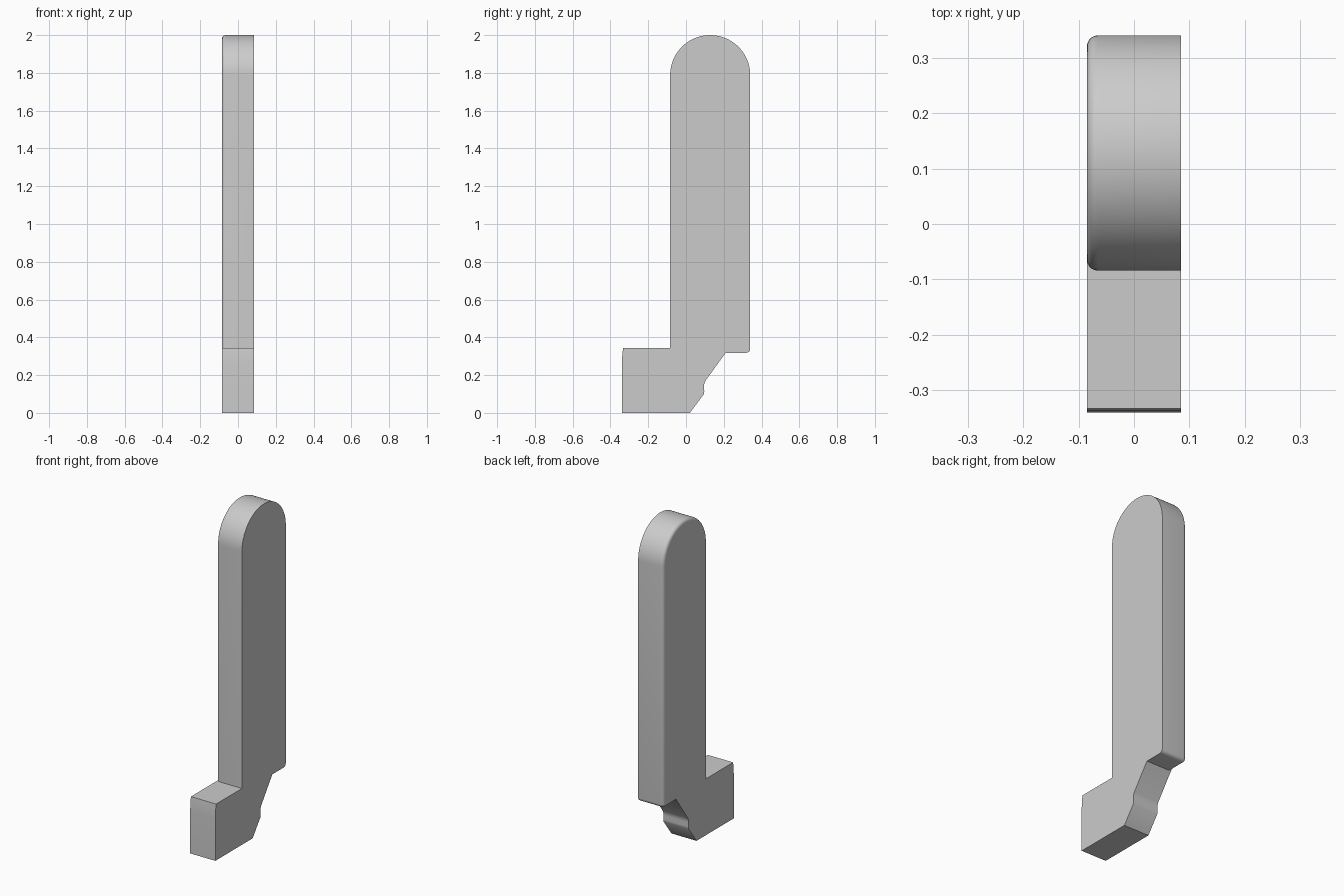
import bpy, bmesh
from math import sin, cos, pi, radians

if "Cube" in bpy.data.objects:
    bpy.data.objects.remove(bpy.data.objects["Cube"])

HALF = 0.085      # half thickness in x
ROUND = 0.02      # edge rounding on the -x side

grey = bpy.data.materials.new("plain grey")
grey.use_nodes = True
colour = (0.6, 0.6, 0.6, 1)
grey.diffuse_color = colour
grey.node_tree.nodes["Principled BSDF"].inputs["Base Color"].default_value = colour


def arc(cy, cz, r, start, end, steps):
    """Points of an arc in the y-z plane, angles in degrees."""
    angles = [radians(start + (end - start) * i / steps) for i in range(steps + 1)]
    return [(cy + r * cos(a), cz + r * sin(a)) for a in angles]


def plate(name, outline, rounding=0):
    """Extrude a y-z outline across x, optionally rounding its -x rim."""
    bm = bmesh.new()
    base = bm.faces.new([bm.verts.new((-HALF, y, z)) for y, z in outline])
    grown = bmesh.ops.extrude_face_region(bm, geom=[base], use_keep_orig=True)
    moved = [v for v in grown["geom"] if isinstance(v, bmesh.types.BMVert)]
    bmesh.ops.translate(bm, verts=moved, vec=(2 * HALF, 0, 0))
    bmesh.ops.recalc_face_normals(bm, faces=bm.faces[:])
    if rounding:
        rim = [e for e in bm.edges if all(v.co.x < 0 for v in e.verts)]
        bmesh.ops.bevel(bm, geom=rim, offset=rounding, segments=5,
                        profile=0.5, affect='EDGES')
    mesh = bpy.data.meshes.new(name)
    bm.to_mesh(mesh)
    bm.free()
    mesh.materials.append(grey)
    obj = bpy.data.objects.new(name, mesh)
    bpy.context.collection.objects.link(obj)
    return obj


# Upright blade: half-round top, small rounded heel, lower end sunk in the foot
blade_outline = ([(-0.084, 0.25), (0.13, 0.25), (0.13, 0.318)]
                 + arc(0.318, 0.34, 0.022, -90, 0, 5)
                 + arc(0.128, 1.788, 0.212, 0, 180, 40))
blade = plate("blade", blade_outline, ROUND)

# Foot: toe block with slightly curved front and a stepped, slanting back
foot_outline = [(-0.34, 0), (0.02, 0), (0.095, 0.1), (0.097, 0.115),
                (0.095, 0.14), (0.097, 0.155), (0.103, 0.17), (0.21, 0.318),
                (0.229, 0.344), (-0.333, 0.344), (-0.337, 0.31), (-0.34, 0.26)]
foot = plate("foot", foot_outline)

# Merge the foot into the blade
union = blade.modifiers.new("join foot", 'BOOLEAN')
union.operation = 'UNION'
union.solver = 'EXACT'
union.object = foot
bpy.ops.object.select_all(action='DESELECT')
blade.select_set(True)
bpy.context.view_layer.objects.active = blade
bpy.ops.object.modifier_apply(modifier=union.name)
bpy.data.objects.remove(foot)
blade.name = "blade_with_foot"
bpy.ops.object.shade_smooth_by_angle(angle=radians(30))
